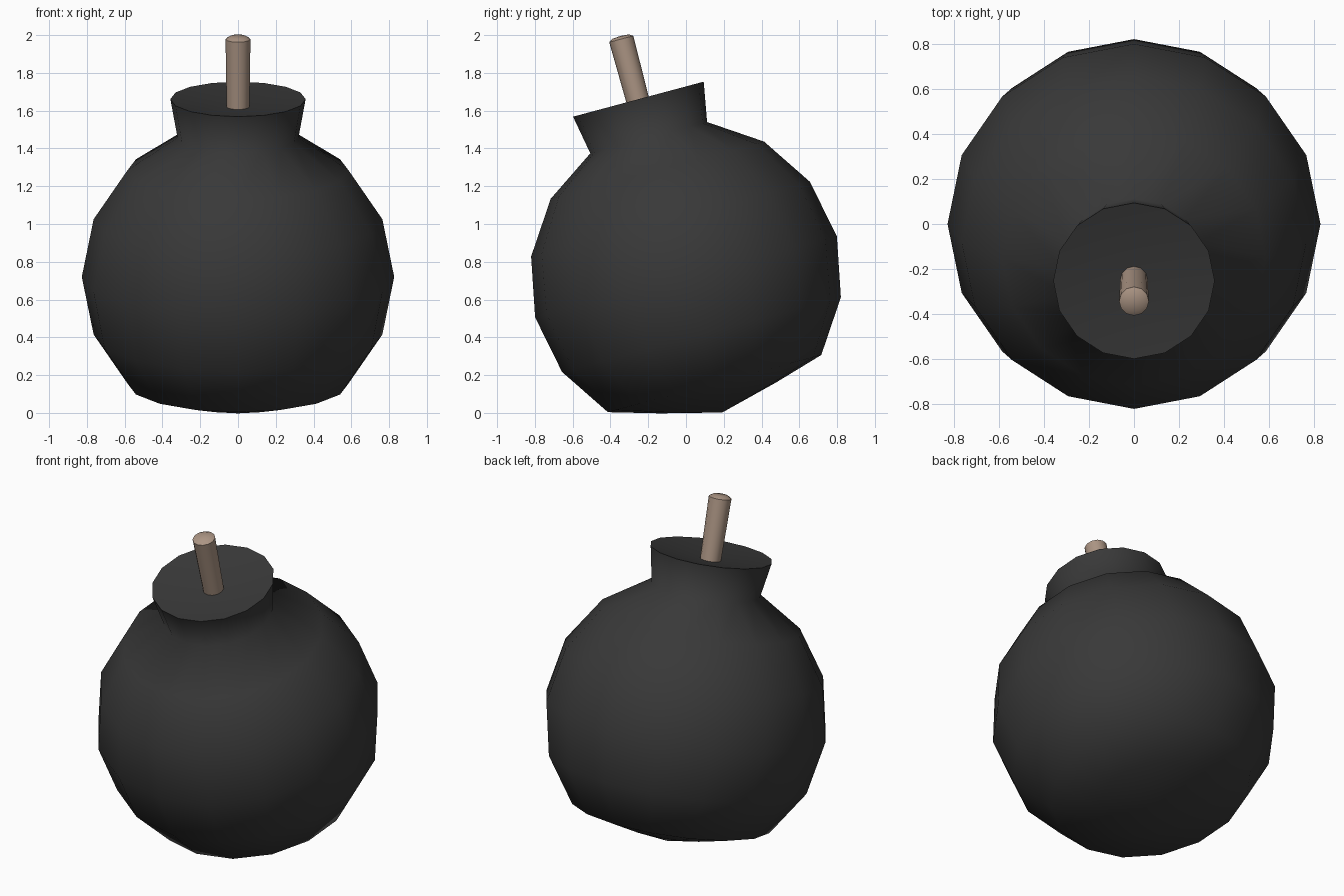
import bpy, bmesh, math
from mathutils import Matrix

if "Cube" in bpy.data.objects:
    bpy.data.objects.remove(bpy.data.objects["Cube"])

# Everything is turned around one axis that leans 15 degrees to the front
LEAN = Matrix.Translation((0, 0, 0.72)) @ Matrix.Rotation(math.radians(15), 4, 'X')


def material(name, rgb):
    m = bpy.data.materials.new(name)
    m.diffuse_color = (*rgb, 1)
    m.use_nodes = True
    m.node_tree.nodes["Principled BSDF"].inputs["Base Color"].default_value = m.diffuse_color
    return m


def lathe(name, profile, sides, mat, smooth_angle, offset=0.0):
    """Spin a (radius, height) profile, bottom to top, around the leaning axis."""
    bm = bmesh.new()
    rings = []
    for r, h in profile:
        if r == 0:
            rings.append([bm.verts.new((0, offset, h))])
        else:
            rings.append([bm.verts.new((r * math.cos(2 * math.pi * i / sides),
                                        offset + r * math.sin(2 * math.pi * i / sides), h))
                          for i in range(sides)])
    for low, high in zip(rings, rings[1:]):
        for i in range(sides):
            j = (i + 1) % sides
            if len(low) == 1:
                bm.faces.new((low[0], high[j], high[i]))
            elif len(high) == 1:
                bm.faces.new((low[i], low[j], high[0]))
            else:
                bm.faces.new((low[i], low[j], high[j], high[i]))
    bm.transform(LEAN)
    mesh = bpy.data.meshes.new(name)
    bm.to_mesh(mesh)
    bm.free()
    mesh.materials.append(mat)
    ob = bpy.data.objects.new(name, mesh)
    bpy.context.collection.objects.link(ob)
    bpy.ops.object.select_all(action='DESELECT')
    ob.select_set(True)
    bpy.context.view_layer.objects.active = ob
    bpy.ops.object.shade_smooth_by_angle(angle=math.radians(smooth_angle))
    return ob


iron = material("dark_iron", (0.04, 0.04, 0.04))
cord = material("tan_cord", (0.41, 0.30, 0.23))

# Round body with flattened base, flared neck and shallow dished top
R = 0.827
ball = [(R * math.cos(math.radians(a)), R * math.sin(math.radians(a)))
        for a in (-45, -22.5, 0, 22.5, 45)]
lathe("body", [(0, -0.743), (0.317, -0.663)] + ball +
      [(0.32, 0.763), (0.358, 0.974), (0, 0.926)], 16, iron, 80)

# Fuse standing in the dish, slightly wider at its domed tip
lathe("fuse", [(0, 0.90), (0.060, 0.90), (0.066, 1.305), (0.045, 1.318), (0, 1.322)],
      12, cord, 40, offset=-0.005)
